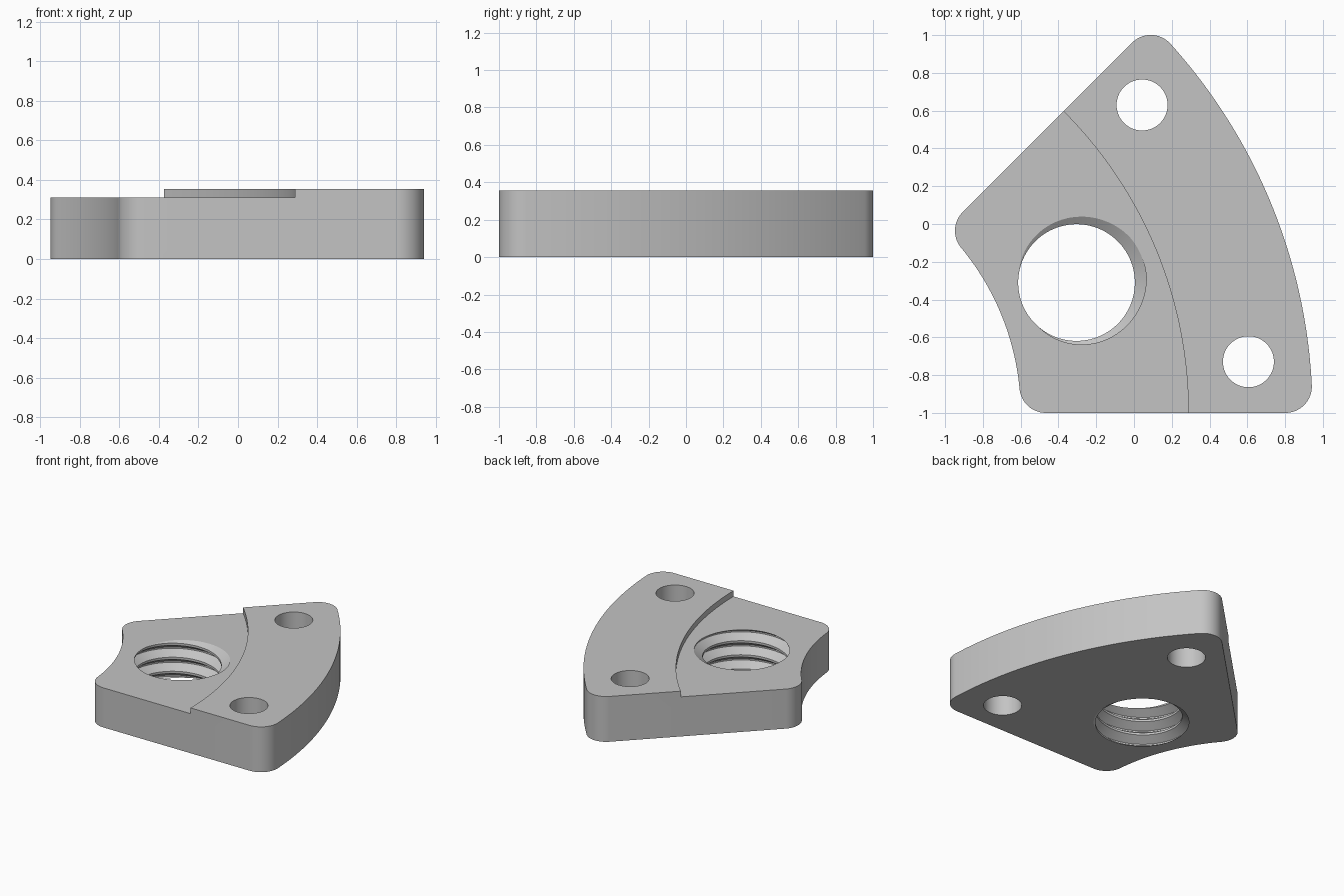
import bpy, bmesh
from math import cos, sin, pi, radians, asin, sqrt

if "Cube" in bpy.data.objects:
    bpy.data.objects.remove(bpy.data.objects["Cube"])

CX, CY = -1.97, -1.0                 # centre shared by all the arcs
R_IN, R_STEP, R_OUT = 1.37, 2.258, 2.915
FILLET, SWEEP = 0.14, radians(45)
LOW, HIGH = 0.31, 0.355
PITCH, MINOR, MAJOR = 0.11, 0.309, 0.371

gray = bpy.data.materials.new("light gray")
gray.use_nodes = True
color = (0.55, 0.55, 0.55, 1)
gray.diffuse_color = color
gray.node_tree.nodes["Principled BSDF"].inputs["Base Color"].default_value = color


def polar(r, a, cx=CX, cy=CY):
    return cx + r * cos(a), cy + r * sin(a)


def arc(cx, cy, r, a0, a1, n):
    return [polar(r, a0 + (a1 - a0) * i / n, cx, cy) for i in range(n + 1)]


def finish(bm, name):
    bmesh.ops.recalc_face_normals(bm, faces=bm.faces)
    mesh = bpy.data.meshes.new(name)
    bm.to_mesh(mesh)
    bm.free()
    mesh.materials.append(gray)
    obj = bpy.data.objects.new(name, mesh)
    bpy.context.collection.objects.link(obj)
    return obj


def prism(name, points, z0, z1):
    bm = bmesh.new()
    face = bm.faces.new([bm.verts.new((x, y, z0)) for x, y in points])
    top = bmesh.ops.extrude_face_region(bm, geom=[face])
    for v in top["geom"]:
        if isinstance(v, bmesh.types.BMVert):
            v.co.z = z1
    return finish(bm, name)


def sector_outline():
    # fillet centres lie one fillet radius inside both neighbouring edges
    a_out = asin(FILLET / (R_OUT - FILLET))
    a_in = asin(FILLET / (R_IN + FILLET))
    q = pi / 2
    pts = []
    out_low = polar(R_OUT - FILLET, a_out)
    out_top = polar(R_OUT - FILLET, SWEEP - a_out)
    in_top = polar(R_IN + FILLET, SWEEP - a_in)
    in_low = polar(R_IN + FILLET, a_in)
    pts += arc(*out_low, FILLET, -q, a_out, 16)
    pts += arc(CX, CY, R_OUT, a_out, SWEEP - a_out, 48)[1:-1]
    pts += arc(*out_top, FILLET, SWEEP - a_out, SWEEP + q, 16)
    pts += arc(*in_top, FILLET, SWEEP + q, SWEEP - a_in + pi, 16)
    pts += arc(CX, CY, R_IN, SWEEP - a_in, a_in, 32)[1:-1]
    pts += arc(*in_low, FILLET, a_in + pi, 3 * q, 16)
    return pts


def thread_cutter(cx, cy, start, n=72, turns=6):
    # helical surface: crest flat, flank, root flat, flank, repeated
    profile = [(-0.5 + 0.08, MINOR), (-0.05, MAJOR), (0.05, MAJOR), (0.5 - 0.08, MINOR)]
    bm = bmesh.new()
    grid = {}
    rows = 4 * turns
    for m in range(rows + 5):
        for i in range(n):
            off, r = profile[m % 4]
            z = LOW + PITCH * (i / n + off + m // 4 - turns + 1.0)
            x, y = polar(r, start + 2 * pi * i / n, cx, cy)
            grid[m, i] = bm.verts.new((x, y, z))
    for m in range(rows):
        for i in range(n):
            b = (0, i + 1) if i < n - 1 else (4, 0)
            bm.faces.new([grid[m, i], grid[m + b[0], b[1]],
                          grid[m + 1 + b[0], b[1]], grid[m + 1, i]])
    bmesh.ops.delete(bm, geom=[v for v in bm.verts if not v.link_faces], context='VERTS')
    # close both open ends with fans
    rim = [e for e in bm.edges if e.is_boundary]
    low = bm.verts.new((cx, cy, -0.8))
    high = bm.verts.new((cx, cy, 1.2))
    for e in rim:
        mid = (e.verts[0].co.z + e.verts[1].co.z) / 2
        bm.faces.new([e.verts[0], e.verts[1], low if mid < LOW / 2 else high])
    return finish(bm, "thread_cutter")


# plate body
plate = prism("mounting_plate", sector_outline(), 0, HIGH)

# cutters: lowered inner deck, two bolt holes, threaded bore
mid = SWEEP / 2
cutters = [prism("step_cutter", arc(CX, CY, R_STEP, -pi / 4, pi / 2, 128) + [(CX, CY)],
                 LOW, HIGH + 0.2)]
for side in (-1, 1):
    hx, hy = polar(2.59, mid + side * radians(16.5))
    cutters.append(prism("bolt_hole_cutter", arc(hx, hy, 0.135, 0, 2 * pi, 64)[:-1],
                         -0.1, HIGH + 0.1))
cutters.append(thread_cutter(*polar(1.803, mid), mid))

bpy.context.view_layer.objects.active = plate
for cutter in cutters:
    cutter.hide_render = True
    mod = plate.modifiers.new("cut", 'BOOLEAN')
    mod.operation, mod.solver, mod.object = 'DIFFERENCE', 'EXACT', cutter
    bpy.ops.object.modifier_apply(modifier=mod.name)
    bpy.data.objects.remove(cutter)

# smooth curved walls, crisp edges
bpy.ops.object.select_all(action='DESELECT')
plate.select_set(True)
bpy.ops.object.shade_smooth_by_angle(angle=radians(25))
